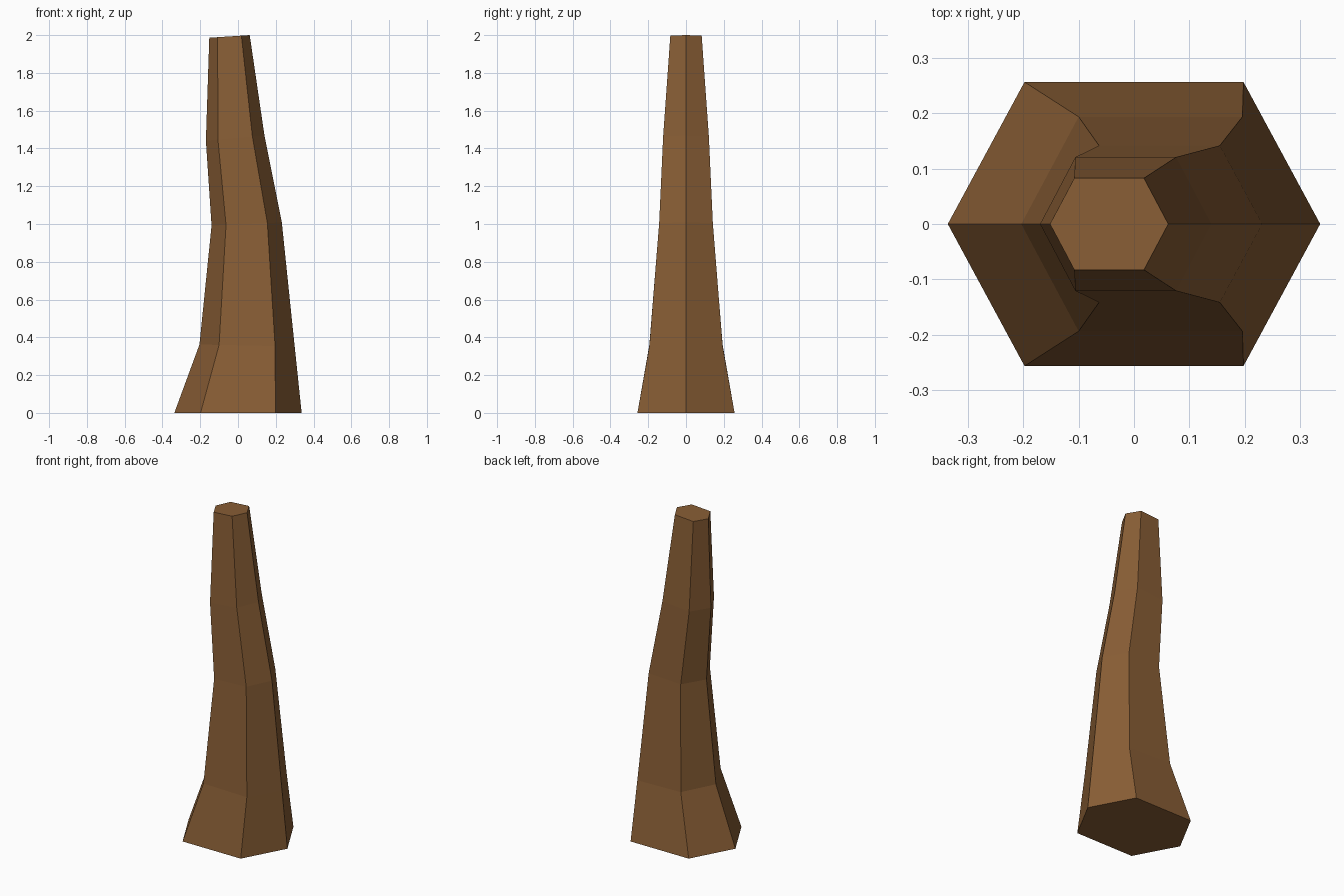
import bpy, bmesh, math

if "Cube" in bpy.data.objects:
    bpy.data.objects.remove(bpy.data.objects["Cube"])

# Hexagonal rings: centre x, centre z, half width x, half depth y, z slope along x
RINGS = [
    (0.0, 0.0, 0.337, 0.257, 0.0),
    (0.048, 0.357, 0.252, 0.194, -0.02),
    (0.046, 1.0, 0.186, 0.142, 0.045),
    (-0.015, 1.455, 0.155, 0.121, 0.09),
    (-0.045, 1.993, 0.107, 0.083, 0.065),
]
INNER = 0.588  # x position of the four front/back corners relative to half width
HEXAGON = [(1, 0), (INNER, 1), (-INNER, 1), (-1, 0), (-INNER, -1), (INNER, -1)]

# Tapered, bent trunk lofted through the rings
bm = bmesh.new()
loops = [[bm.verts.new((cx + rx * u, ry * v, cz + slope * rx * u)) for u, v in HEXAGON]
         for cx, cz, rx, ry, slope in RINGS]
for low, high in zip(loops, loops[1:]):
    for i in range(6):
        j = (i + 1) % 6
        bm.faces.new((low[i], low[j], high[j], high[i]))
bm.faces.new(loops[0][::-1])
bm.faces.new(loops[-1])
bmesh.ops.recalc_face_normals(bm, faces=bm.faces[:])
mesh = bpy.data.meshes.new("trunk")
bm.to_mesh(mesh)
bm.free()

# Brown bark
bark = bpy.data.materials.new("bark")
bark.diffuse_color = (0.25, 0.112, 0.036, 1)
bark.use_nodes = True
bark.node_tree.nodes["Principled BSDF"].inputs["Base Color"].default_value = bark.diffuse_color
mesh.materials.append(bark)
trunk = bpy.data.objects.new("trunk", mesh)
bpy.context.collection.objects.link(trunk)
